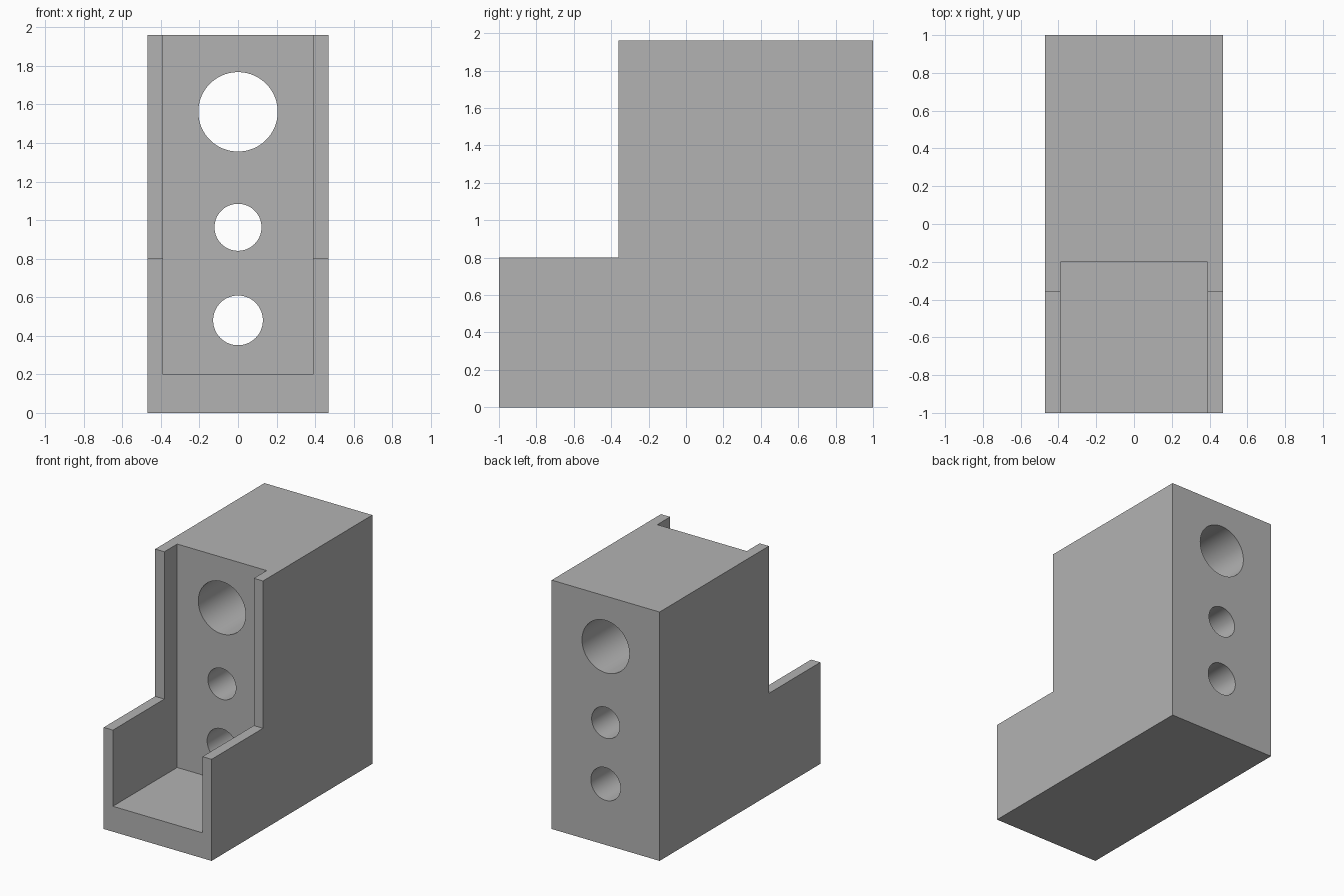
import bpy
import bmesh
import math

if "Cube" in bpy.data.objects:
    bpy.data.objects.remove(bpy.data.objects["Cube"], do_unlink=True)

HALF_WIDTH = 0.47
grey = bpy.data.materials.new("plain grey")
grey.use_nodes = True
colour = (0.45, 0.45, 0.45, 1)
grey.diffuse_color = colour
grey.node_tree.nodes["Principled BSDF"].inputs["Base Color"].default_value = colour


def extrude_side_profile(name, profile, half_width):
    """Solid with the given (y, z) outline, extruded across x."""
    bm = bmesh.new()
    face = bm.faces.new([bm.verts.new((-half_width, y, z)) for y, z in profile])
    extruded = bmesh.ops.extrude_face_region(bm, geom=[face])["geom"]
    verts = [v for v in extruded if isinstance(v, bmesh.types.BMVert)]
    bmesh.ops.translate(bm, verts=verts, vec=(2 * half_width, 0, 0))
    bmesh.ops.recalc_face_normals(bm, faces=bm.faces)
    mesh = bpy.data.meshes.new(name)
    bm.to_mesh(mesh)
    bm.free()
    mesh.materials.append(grey)
    obj = bpy.data.objects.new(name, mesh)
    bpy.context.collection.objects.link(obj)
    return obj


def cut(body, cutter):
    """Subtract the cutter from the body, then discard the cutter."""
    cutter.hide_render = True
    mod = body.modifiers.new("cut", 'BOOLEAN')
    mod.operation = 'DIFFERENCE'
    mod.solver = 'EXACT'
    mod.object = cutter
    bpy.ops.object.select_all(action='DESELECT')
    bpy.context.view_layer.objects.active = body
    body.select_set(True)
    bpy.ops.object.modifier_apply(modifier=mod.name)
    bpy.data.objects.remove(cutter, do_unlink=True)


# Stepped block
body = extrude_side_profile("stepped_housing", [
    (-1, 0), (1, 0), (1, 1.96), (-0.36, 1.96), (-0.36, 0.8), (-1, 0.8)], HALF_WIDTH)

# Front channel between the side walls, above the floor
cut(body, extrude_side_profile("channel_cutter", [
    (-1.5, 0.2), (-0.2, 0.2), (-0.2, 2.5), (-1.5, 2.5)], 0.39))

# Round holes through the back block: height, radius
for height, radius in [(0.48, 0.129), (0.963, 0.122), (1.562, 0.206)]:
    bpy.ops.mesh.primitive_cylinder_add(
        vertices=96, radius=radius, depth=2, location=(0, 0.5, height),
        rotation=(math.pi / 2, 0, 0))
    hole = bpy.context.object
    hole.name = "hole_cutter"
    hole.data.materials.append(grey)
    cut(body, hole)

# Smooth bores, crisp edges
bpy.ops.object.shade_smooth_by_angle(angle=math.radians(30))
